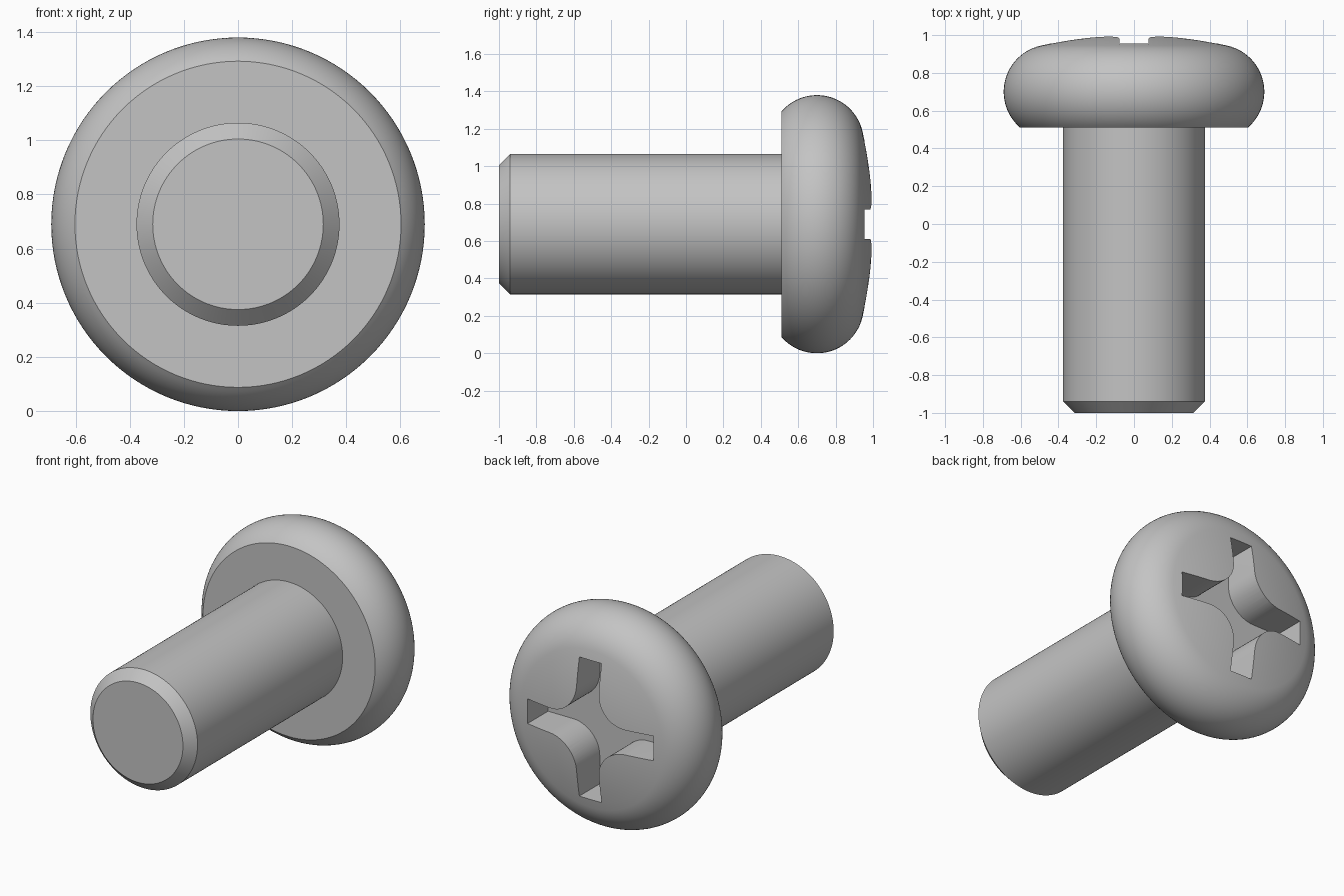
import bpy, bmesh, math
from mathutils import Vector

AXIS_Z = 0.69      # height of the screw axis, which runs along y
STEPS = 128

cube = bpy.data.objects.get("Cube")
if cube:
    bpy.data.objects.remove(cube)

steel = bpy.data.materials.new("plain_grey_steel")
steel.use_nodes = True
grey = (0.55, 0.55, 0.55, 1)
steel.diffuse_color = grey
steel.node_tree.nodes["Principled BSDF"].inputs["Base Color"].default_value = grey


def add_object(name, bm):
    bmesh.ops.recalc_face_normals(bm, faces=bm.faces)
    mesh = bpy.data.meshes.new(name)
    bm.to_mesh(mesh)
    bm.free()
    mesh.materials.append(steel)
    ob = bpy.data.objects.new(name, mesh)
    bpy.context.collection.objects.link(ob)
    return ob


def activate(ob):
    bpy.ops.object.select_all(action='DESELECT')
    ob.select_set(True)
    bpy.context.view_layer.objects.active = ob


def lathe(name, profile):
    """Revolve (radius, y) points about the screw axis."""
    bm = bmesh.new()
    verts = [bm.verts.new((r, y, AXIS_Z)) for r, y in profile]
    edges = [bm.edges.new(pair) for pair in zip(verts, verts[1:])]
    bmesh.ops.spin(bm, geom=verts + edges, cent=(0, 0, AXIS_Z), axis=(0, 1, 0),
                   angle=math.tau, steps=STEPS, use_duplicate=False)
    bmesh.ops.remove_doubles(bm, verts=bm.verts, dist=0.0001)
    return add_object(name, bm)


def arc(cx, cy, radius, start, end, count):
    return [(cx + radius * math.cos(a), cy + radius * math.sin(a))
            for a in (start + (end - start) * i / count for i in range(count + 1))]


# Shaft with a chamfered tip
shaft = lathe("shaft", [(0, -1), (0.315, -1), (0.375, -0.94), (0.375, 0.53), (0, 0.53)])

# Pan head: flat underside, rounded rim, shallow dome tangent to the rim
dome_r, rim_r, rim_x, rim_y = 2.2, 0.25, 0.44, 0.70
meet = math.atan2(rim_y - 1 + dome_r, rim_x)
under = math.asin((0.51 - rim_y) / rim_r)
rim = arc(rim_x, rim_y, rim_r, under, meet, 28)
dome = arc(0, 1 - dome_r, dome_r, meet, math.pi / 2, 10)
head = lathe("head", [(0, 0.51)] + rim + dome[1:-1] + [(0, 1)])

# Cross recess cutter: four square-ended arms joined by rounded inner corners
half, reach, bend = 0.078, 0.44, 0.265
outline = []
for k in range(4):
    turn = k * math.pi / 2
    corner = [(reach, half)] + arc(bend, bend, bend - half, -math.pi / 2, -math.pi, 14) + [(half, reach)]
    for x, z in corner:
        outline.append((x * math.cos(turn) - z * math.sin(turn),
                        x * math.sin(turn) + z * math.cos(turn)))
bm = bmesh.new()
floor = bm.faces.new([bm.verts.new((x, 0.75, AXIS_Z + z)) for x, z in outline])
walls = bmesh.ops.extrude_face_region(bm, geom=[floor])
bmesh.ops.translate(bm, vec=Vector((0, 0.4, 0)),
                    verts=[v for v in walls["geom"] if isinstance(v, bmesh.types.BMVert)])
cutter = add_object("recess_cutter", bm)
cutter.hide_render = True

cut = head.modifiers.new("cross_recess", 'BOOLEAN')
cut.operation = 'DIFFERENCE'
cut.solver = 'EXACT'
cut.object = cutter
activate(head)
bpy.ops.object.modifier_apply(modifier=cut.name)
bpy.data.objects.remove(cutter)

# Smooth round surfaces, crisp edges
for ob in (shaft, head):
    activate(ob)
    bpy.ops.object.shade_smooth_by_angle(angle=math.radians(30))
